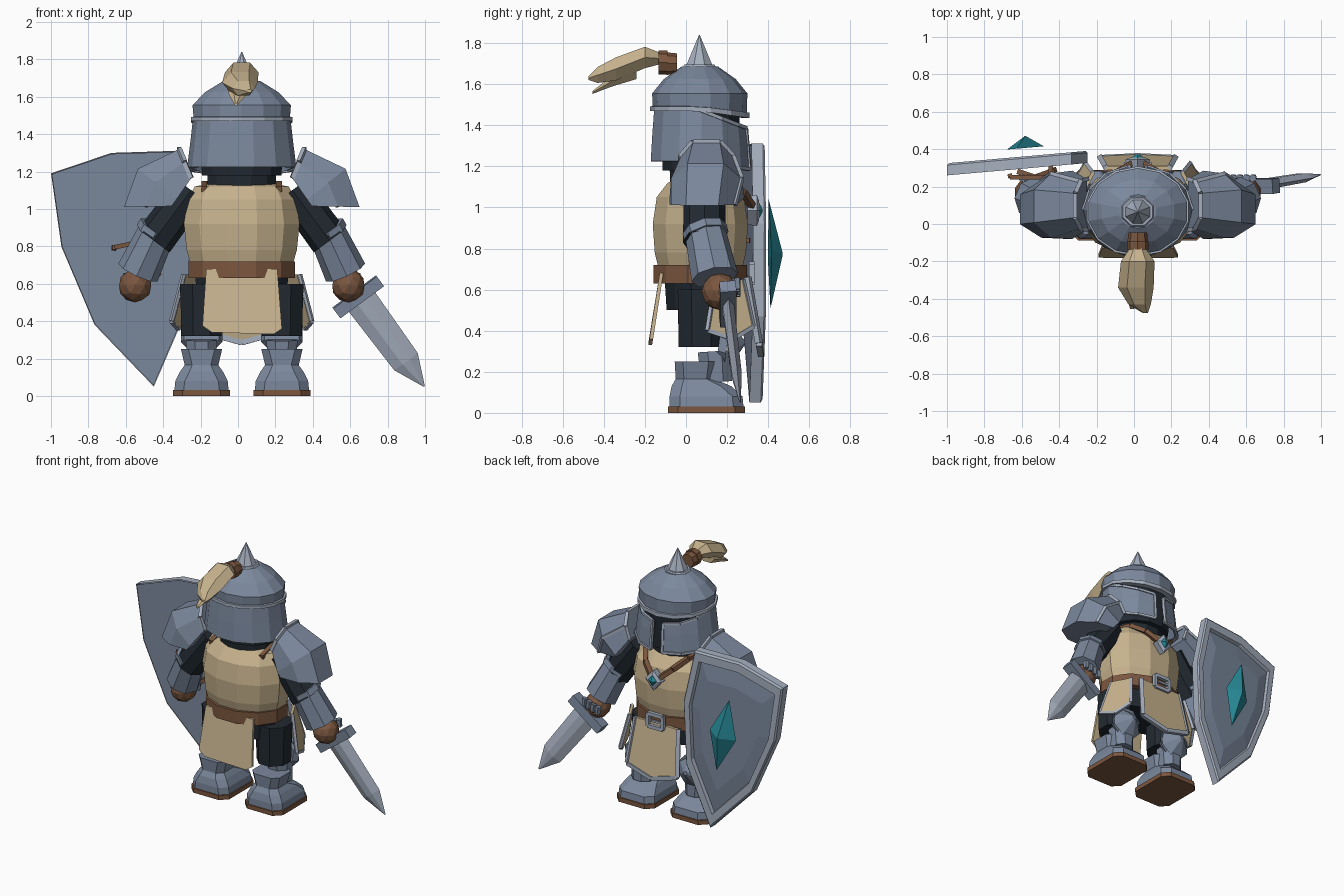
import bpy, bmesh
from math import sin, cos, pi, radians
from mathutils import Vector as V, Matrix

if "Cube" in bpy.data.objects:
    bpy.data.objects.remove(bpy.data.objects["Cube"])

CX, CY = 0.02, 0.07


def material(name, c):
    m = bpy.data.materials.new(name)
    m.diffuse_color = (*c, 1)
    m.use_nodes = True
    m.node_tree.nodes["Principled BSDF"].inputs["Base Color"].default_value = m.diffuse_color
    return m


STEEL = material("steel", (0.20, 0.25, 0.34))
SILVER = material("bright_steel", (0.38, 0.43, 0.52))
DARK = material("dark_cloth", (0.015, 0.022, 0.03))
TAN = material("tan_cloth", (0.57, 0.45, 0.27))
BROWN = material("leather", (0.20, 0.095, 0.05))
TEAL = material("teal_gem", (0.02, 0.25, 0.31))


def finish(name, bm, mat):
    bmesh.ops.recalc_face_normals(bm, faces=bm.faces[:])
    me = bpy.data.meshes.new(name)
    bm.to_mesh(me)
    bm.free()
    ob = bpy.data.objects.new(name, me)
    me.materials.append(mat)
    bpy.context.collection.objects.link(ob)
    return ob


def loft(name, rings, mat, closed=True, cap=True):
    bm = bmesh.new()
    rows = [[bm.verts.new(p) for p in r] for r in rings]
    n = len(rows[0])
    for a, b in zip(rows, rows[1:]):
        for i in range(n if closed else n - 1):
            j = (i + 1) % n
            bm.faces.new((a[i], a[j], b[j], b[i]))
    if cap:
        bm.faces.new(rows[0])
        bm.faces.new(rows[-1])
    return finish(name, bm, mat)


def segments(name, segs, mat, n=6, spin=0.0):
    bm = bmesh.new()
    for p0, p1, r0, r1 in segs:
        p0, p1 = V(p0), V(p1)
        d = p1 - p0
        m = Matrix.Translation((p0 + p1) / 2) @ d.to_track_quat('Z', 'Y').to_matrix().to_4x4()
        bmesh.ops.create_cone(bm, cap_ends=True, segments=n, radius1=r0, radius2=r1,
                              depth=d.length, matrix=m @ Matrix.Rotation(spin, 4, 'Z'))
    return finish(name, bm, mat)


def rod(name, pts, r, mat, closed=False):
    ends = pts[1:] + (pts[:1] if closed else [])
    return segments(name, [(a, b, r, r) for a, b in zip(pts, ends)], mat, 4, pi / 4)


def ell(z, rx, ry, n=12, x=CX, y=CY):
    return [(x + rx * sin(2 * pi * (i + .5) / n), y + ry * cos(2 * pi * (i + .5) / n), z) for i in range(n)]


def turned(name, prof, mat, n=12, **k):
    return loft(name, [ell(*p, n=n, **k) for p in prof], mat)


def slab(name, pts, off, mat):
    return loft(name, [pts, [tuple(V(p) + V(off)) for p in pts]], mat)


# torso, belt, hips, neck
turned("tunic", [(.66, .27, .20), (.78, .305, .23), (.92, .32, .24), (1.05, .30, .22),
                 (1.12, .26, .165), (1.14, .15, .12)], TAN)
turned("belt", [(.63, .295, .235), (.72, .295, .235)], BROWN)
turned("hips", [(.50, .24, .17), (.65, .26, .18)], DARK)
turned("neck", [(1.08, .19, .15), (1.30, .19, .16)], DARK)

# back cloth flap
slab("back_flap", [(-.17, -.11, .68), (.21, -.11, .68), (.235, -.16, .36), (.19, -.165, .33),
                   (-.14, -.165, .34), (-.19, -.16, .375)], (0, -.018, 0), TAN)
# front cloth flap with steel trim
fp = [(-.15, .29, .66), (.19, .29, .66), (.22, .345, .34), (.02, .355, .285), (-.18, .345, .34)]
slab("front_flap", fp, (0, .02, 0), TAN)
rod("front_flap_trim", [(x, y + .01, z) for x, y, z in fp[1:] + fp[:1]], .02, SILVER)
# belt buckle
rod("buckle", [(CX + x, .32, .68 + z) for x, z in ((-.06, -.045), (.06, -.045), (.06, .045), (-.06, .045))],
    .018, SILVER, True)
rod("buckle_pin", [(CX - .06, .325, .68), (CX + .03, .325, .68)], .01, SILVER)

# pendant
dia = lambda y, s: [(CX + s * a, y, .985 + s * b) for a, b in ((0, 1.15), (1, 0), (0, -1.15), (-1, 0))]
loft("pendant_frame", [dia(.30, .06), dia(.345, .065), dia(.355, .042)], SILVER)
loft("pendant_gem", [dia(.35, .042), dia(.372, .008)], TEAL)

# head, dome, brow, spike
turned("head", [(1.18, .22, .19), (1.5, .235, .20)], DARK)
ANG = [radians(9 + 342 * i / 13) for i in range(14)]


def hel(rx, ry, z, drop, angles):
    return [(CX + rx * sin(a), CY - .003 + ry * cos(a), z - drop * max(0, cos(a))) for a in angles]


FULL = [2 * pi * i / 14 for i in range(14)]
loft("helmet_dome", [hel(.262, .228, 1.475, .035, FULL), hel(.270, .232, 1.555, .0, FULL),
                     hel(.20, .175, 1.625, 0, FULL), hel(.10, .09, 1.685, 0, FULL)], STEEL)
loft("helmet_brow_trim", [hel(.24, .21, 1.47, .035, FULL), hel(.278, .242, 1.47, .035, FULL),
                          hel(.278, .242, 1.492, .03, FULL), hel(.24, .21, 1.495, .03, FULL)], SILVER)
top, bot = hel(.262, .228, 1.475, .09, ANG), hel(.292, .245, 1.225, .04, ANG)
skirt = loft("helmet_skirt", [top, hel(.275, .237, 1.36, .05, ANG), bot], STEEL, False, False)
mod = skirt.modifiers.new("thick", 'SOLIDIFY')
mod.thickness = .02
for nm, ix in (("right", range(3, -1, -1)), ("left", range(10, 14))):
    edge = [top[i] for i in ix]
    low = [bot[i] for i in reversed(ix)]
    rod(nm + "_cheek_trim", edge + low, .012, SILVER)
turned("spike_collar", [(1.675, .10, .09), (1.695, .085, .08)], SILVER, 8, y=.065)
turned("spike", [(1.685, .075, .072), (1.84, .002, .002)], SILVER, 8, y=.065)

# plume and its socket
segments("plume_socket", [((CX, -.045, 1.70), (CX, -.095, 1.70), .05, .055),
                          ((CX, -.09, 1.705), (CX, -.135, 1.705), .058, .058)], BROWN, 8)


def tuft(name, prof):
    loft(name, [[(x + rx * cos(pi * i / 3), y, z + rz * sin(pi * i / 3)) for i in range(6)]
                for x, y, z, rx, rz in prof], TAN)


tuft("plume", [(.02, -.12, 1.725, .035, .03), (.02, -.20, 1.73, .09, .06), (.01, -.34, 1.675, .095, .065),
               (.03, -.43, 1.645, .06, .045), (.06, -.475, 1.63, .015, .01)])
tuft("plume_strand", [(0, -.24, 1.66, .06, .04), (0, -.36, 1.615, .05, .03), (-.01, -.455, 1.56, .01, .008)])


def pad_section(t, l, y0, y1):
    w = y1 - y0
    out = []
    for f, g in ((0, 0), (.02, .55), (.24, 1), (.72, 1), (.96, .55), (1, 0)):
        out.append((l[0] + (t[0] - l[0]) * g, y0 + w * f, l[1] + (t[1] - l[1]) * g))
    return out


def boxring(x, y0, y1, z, hx, c):
    return [(x - hx, y0 + c, z), (x - hx + c, y0, z), (x + hx - c, y0, z), (x + hx, y0 + c, z),
            (x + hx, y1 - c, z), (x + hx - c, y1, z), (x - hx + c, y1, z), (x - hx, y1 - c, z)]


for s, side in ((1, "right"), (-1, "left")):
    P = lambda x, y, z: (CX + s * x, y, z)
    # pauldron with rim
    secs = [pad_section((.335, 1.32), (.27, 1.165), -.03, .24),
            pad_section((.555, 1.215), (.35, 1.05), -.08, .285),
            pad_section((.63, 1.01), (.375, 1.015), -.08, .25)]
    secs = [[P(*p) for p in q] for q in secs]
    loft(side + "_pauldron", secs, STEEL)
    rod(side + "_pauldron_rim", secs[0], .016, SILVER)
    rod(side + "_pauldron_front_rim", [q[4] for q in secs], .014, SILVER)
    # arm
    segments(side + "_upper_arm", [(P(.27, .09, 1.10), P(.47, .09, .83), .10, .105)], DARK, 8)
    segments(side + "_bracer", [(P(.455, .095, .875), P(.555, .14, .66), .10, .115),
                                (P(.445, .09, .895), P(.465, .10, .86), .11, .11)], STEEL, 8, pi / 8)
    # gloved hand and finger plates
    bm = bmesh.new()
    bmesh.ops.create_icosphere(bm, subdivisions=2, radius=.09,
                               matrix=Matrix.Translation(P(.57, .165, .59)))
    finish(side + "_hand", bm, BROWN)
    segments(side + "_finger_plates", [(P(.51 + .035 * i, .245, .62 + .012 * i),
                                        P(.515 + .035 * i, .25, .565 + .012 * i), .022, .018)
                                       for i in range(4)], STEEL, 5)
    # chest strap
    rod(side + "_strap", [P(.20, -.05, 1.105), P(.20, .08, 1.135), P(.17, .19, 1.13), P(.11, .28, 1.07),
                          P(.03, .325, 1.0)], .022, BROWN)
    # side skirt plate with trim
    fl = [P(.23, .27, .65), P(.30, .14, .65), P(.365, .10, .40), P(.33, .22, .36), P(.27, .32, .42)]
    slab(side + "_side_flap", fl, (s * .015, .012, 0), TAN)
    rod(side + "_side_flap_trim", [tuple(V(p) + V((s * .01, .006, 0))) for p in fl[1:] + fl[:1]], .014, SILVER)
    # leg, knee guard, boot
    x = CX + s * .215
    turned(side + "_leg", [(.32, .115, .12), (.60, .125, .125)], DARK, 8, x=x, y=.075)
    segments(side + "_knee_guard", [((x, .16, .34), (x, .20, .335), .10, .12),
                                    ((x, .20, .335), (x, .285, .345), .12, .015)], STEEL, 8, pi / 8)
    segments(side + "_shin_plate", [((x, .14, .30), (x, .15, .15), .09, .08)], STEEL, 8, pi / 8)
    loft(side + "_boot", [boxring(x, -.08, .28, .03, .145, .05), boxring(x, -.08, .275, .08, .14, .05),
                          boxring(x, -.07, .22, .13, .115, .05), boxring(x, -.05, .14, .165, .09, .04),
                          boxring(x, -.055, .15, .25, .11, .04)], STEEL)
    loft(side + "_sole", [boxring(x, -.088, .288, 0, .152, .05), boxring(x, -.088, .288, .032, .152, .05)], BROWN)

# sword: local axis runs down and outward
A, W, N = V((.59, .10, -.80)).normalized(), V((.805, 0, .593)), V((-.06, 1, .08)).normalized()
G = V((.65, .205, .52))


def dring(t, w, h):
    c = G + A * t
    return [tuple(c + W * a * w + N * b * h) for a, b in ((1, 0), (.3, 1), (-.3, 1), (-1, 0), (-.3, -1), (.3, -1))]


loft("sword_blade", [dring(0, .088, .028), dring(.42, .078, .024), dring(.585, .004, .003)], SILVER)
gr = lambda t: [tuple(G + A * t + W * a + N * b) for a, b in ((.145, .04), (-.145, .04), (-.145, -.04), (.145, -.04))]
loft("sword_guard", [gr(-.045), gr(.02)], STEEL)
segments("sword_grip", [(G - A * .20, G, .03, .03)], BROWN, 6)
segments("sword_pommel", [(G - A * .23, G - A * .19, .03, .04)], STEEL, 6)

# shield
HALF = [(.338, 1.22), (.353, .823), (.253, .381)]
OUT = [(0, 1.27)] + HALF + [(0, 0)] + [(-a, b) for a, b in reversed(HALF)]


def sp(a, b, y):
    x = -.45 + .984 * a - .178 * b
    return (x, .325 + .088 * (x + 1) + y, .05 + .178 * a + .984 * b)


def sring(k, y):
    return [sp(a * k, .75 + (b - .75) * k, y) for a, b in OUT]


loft("shield_rim", [sring(1, -.065), sring(1, -.01), sring(.975, 0), sring(.86, 0), sring(.84, -.025)],
     SILVER, cap=False)
loft("shield_face", [sring(.99, -.063), sring(.86, -.024), sring(.62, -.008)], STEEL)
gem = lambda k, y: [sp(a * k, .735 + b * k, y) for a, b in ((0, .27), (.10, 0), (0, -.27), (-.10, 0))]
loft("shield_gem", [gem(1, .045), gem(.03, .108)], TEAL)
# shield grips
rod("shield_grip", [(-.665, .265, .79), (-.66, .25, .795), (-.45, .25, .84), (-.445, .31, .84)], .017, BROWN)
rod("shield_hand_strap", [(-.62, .28, .56), (-.53, .25, .59), (-.42, .29, .66)], .02, BROWN)
